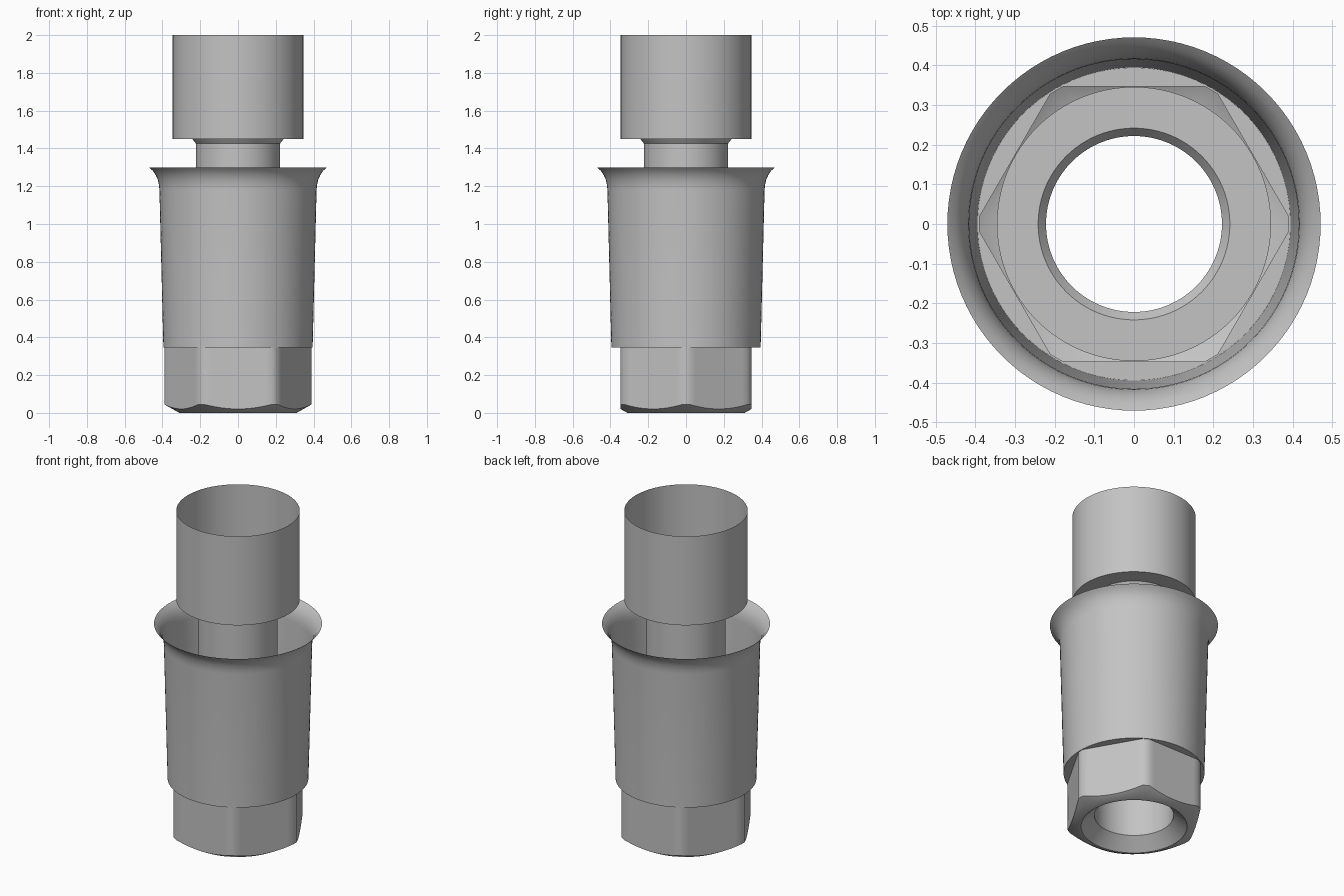
import bpy
import bmesh
from math import sin, cos, radians, pi

if "Cube" in bpy.data.objects:
    bpy.data.objects.remove(bpy.data.objects["Cube"], do_unlink=True)

grey = bpy.data.materials.new("satin grey metal")
grey.use_nodes = True
GREY = (0.55, 0.55, 0.55, 1)
grey.diffuse_color = GREY
grey.node_tree.nodes["Principled BSDF"].inputs["Base Color"].default_value = GREY

ROUND = [2 * pi * i / 96 for i in range(96)]

# Hexagon angles: each blunted corner, then steps along the flat
CLIP = 2.8
HEX = []
for k in range(6):
    HEX.append(radians(60 * k))
    HEX += [radians(60 * k + CLIP + (60 - 2 * CLIP) * s / 12) for s in range(13)]

FLAT, CORNER, FOOT = 0.347, 0.39, 0.31


def hex_radius(a):
    off = (a % (pi / 3)) - pi / 6
    return min(FLAT / cos(off), CORNER)


def lathe(name, profile, angles=ROUND):
    """Open shell; a profile point is (r, z) or a function of the angle."""
    bm = bmesh.new()
    rings = []
    for p in profile:
        ring = []
        for a in angles:
            r, z = p(a) if callable(p) else p
            ring.append(bm.verts.new((r * cos(a), r * sin(a), z)))
        rings.append(ring)
    n = len(angles)
    for low, high in zip(rings, rings[1:]):
        for j in range(n):
            k = (j + 1) % n
            bm.faces.new((low[j], low[k], high[k], high[j]))
    mesh = bpy.data.meshes.new(name)
    bm.to_mesh(mesh)
    bm.free()
    mesh.materials.append(grey)
    obj = bpy.data.objects.new(name, mesh)
    bpy.context.collection.objects.link(obj)
    bpy.ops.object.select_all(action="DESELECT")
    obj.select_set(True)
    bpy.context.view_layer.objects.active = obj
    bpy.ops.object.shade_smooth_by_angle(angle=radians(30))
    return obj


SHOULDER = 0.345

# Hexagonal foot with conical chamfer below and shoulder ledge above
lathe("hex_foot", [
    (0.297, 0),
    (FOOT, 0),
    lambda a: (hex_radius(a), (hex_radius(a) - FOOT) * 0.56),
    lambda a: (hex_radius(a), SHOULDER),
    (0.395, SHOULDER),
], HEX)

# Tapered sleeve with flared rim
lathe("flared_sleeve", [
    (0.395, SHOULDER), (0.416, 1.18), (0.418, 1.205), (0.425, 1.235),
    (0.436, 1.26), (0.452, 1.283), (0.471, 1.30),
])

# Through bore with countersunk mouth
lathe("bore_tube", [(0.297, 0), (0.222, 0.07), (0.222, 1.425)])

# Open collar on top of the bore
lathe("top_collar", [(0.222, 1.425), (0.242, 1.45), (0.346, 1.45), (0.346, 2.0)])
